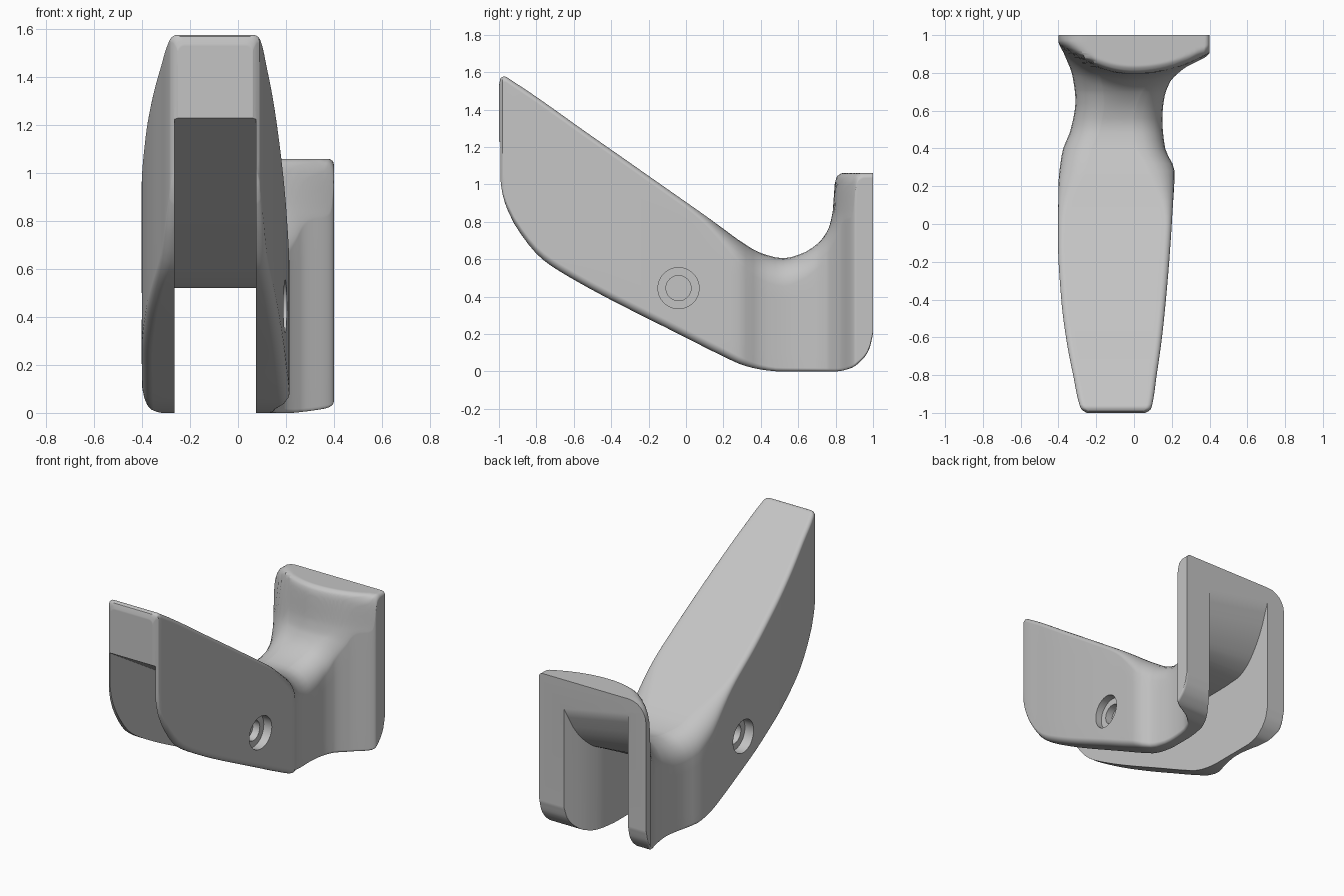
import bpy, bmesh, math

cube = bpy.data.objects.get("Cube")
if cube:
    bpy.data.objects.remove(cube)

grey = bpy.data.materials.new("plain_grey")
grey.use_nodes = True
grey.diffuse_color = (0.55, 0.55, 0.55, 1)
grey.node_tree.nodes["Principled BSDF"].inputs["Base Color"].default_value = (0.55, 0.55, 0.55, 1)


def curve(*pts):
    """Smooth curve through (y, value) points that never overshoots."""
    n = len(pts)
    sec = [(pts[i + 1][1] - pts[i][1]) / (pts[i + 1][0] - pts[i][0]) for i in range(n - 1)]
    tan = [sec[0]]
    for a, b in zip(sec, sec[1:]):
        tan.append(2 * a * b / (a + b) if a * b > 0 else 0)
    tan.append(sec[-1])

    def at(y):
        i = 0
        while i < n - 2 and y > pts[i + 1][0]:
            i += 1
        (y0, a), (y1, b) = pts[i], pts[i + 1]
        h = y1 - y0
        t = min(max((y - y0) / h, 0), 1)
        return (a * (1 + 2 * t) * (1 - t) ** 2 + h * tan[i] * t * (1 - t) ** 2
                + b * t * t * (3 - 2 * t) + h * tan[i + 1] * t * t * (t - 1))
    return at


def smooth(a, b, v):
    t = min(max((v - a) / (b - a), 0), 1)
    return t * t * (3 - 2 * t)


def loft(name, sections):
    """Skin a list of closed rings and cap both ends."""
    bm = bmesh.new()
    rings = [[bm.verts.new(p) for p in s] for s in sections]
    for a, b in zip(rings, rings[1:]):
        for i in range(len(a)):
            j = (i + 1) % len(a)
            bm.faces.new((a[i], a[j], b[j], b[i]))
    bm.faces.new(rings[0])
    bm.faces.new(rings[-1])
    bmesh.ops.recalc_face_normals(bm, faces=bm.faces)
    me = bpy.data.meshes.new(name)
    bm.to_mesh(me)
    bm.free()
    me.materials.append(grey)
    ob = bpy.data.objects.new(name, me)
    bpy.context.collection.objects.link(ob)
    return ob


# Outer shape: top and bottom profile, left and right outline, corner radii
top = curve((-1, 1.53), (-.99, 1.57), (-.97, 1.577), (-.94, 1.56), (-.5, 1.255), (0, .905),
            (.1, .835), (.2, .762), (.3, .69), (.4, .633), (.52, .605), (.62, .63), (.7, .68),
            (.76, .76), (.785, .86), (.795, 1.0), (.81, 1.045), (.84, 1.06), (1, 1.06))
bottom = curve((-1, 1.1), (-.99, .98), (-.95, .85), (-.88, .73), (-.78, .61), (-.65, .52),
               (0, .18), (.2, .08), (.3, .035), (.4, .01), (.5, 0), (.8, 0),
               (.88, .017), (.94, .06), (.98, .12), (1, .2))
x_low = curve((-1, -.25), (-.98, -.28), (-.8, -.322), (-.6, -.36), (-.4, -.385), (-.1, -.402),
              (.2, -.4), (.38, -.38), (.5, -.335), (.65, -.31), (.78, -.325), (.9, -.37),
              (.97, -.4), (1, -.4))
x_high = curve((-1, .06), (-.98, .09), (-.8, .12), (-.6, .148), (-.4, .169), (-.15, .19),
               (.07, .204), (.28, .215), (.4, .165), (.55, .15), (.65, .157), (.75, .19),
               (.82, .26), (.91, .4), (1, .4))
round_low = curve((-1, .03), (0, .035), (.1, .05), (.2, .09), (.3, .13), (.52, .15), (1, .13))
round_high = curve((-1, .03), (0, .035), (.1, .05), (.2, .09), (.3, .13), (.52, .15),
                   (.7, .12), (.85, .035), (1, .025))
round_base = curve((-1, .04), (.2, .045), (.5, .02), (1, .015))


def surface(x, y):
    """Height of the top; the upright's front bows forward in the middle."""
    bow = x * x * (0.7 if x > 0 else 1.0) * smooth(.5, .8, y)
    return top(y - bow)


def body_ring(y):
    l, r, b, base = x_low(y), x_high(y), bottom(y), round_base(y)
    corners = [(r, -1, True, round_high(y)), (l, 1, True, round_low(y)),
               (l, 1, False, base), (r, -1, False, base)]
    runs = []
    for i, (x, s, upper, rad) in enumerate(corners):
        arc = []
        for k in range(7):
            a = math.radians(90 * i + 15 * k)
            px = x + s * rad + rad * math.cos(a)
            drop = rad * (1 - abs(math.sin(a)))
            arc.append((px, surface(px, y) - drop if upper else b + drop))
        runs.append(arc)
    # Straight runs between the corners, the top one following the bowed surface
    ring = []
    for i, arc in enumerate(runs):
        ring += arc
        (x0, z0), (x1, z1) = arc[-1], runs[(i + 1) % 4][0]
        n = 24 if i == 0 else 6
        for k in range(1, n):
            px = x0 + (x1 - x0) * k / n
            ring.append((px, surface(px, y) if i == 0 else z0 + (z1 - z0) * k / n))
    return [(x, y, z) for x, z in ring]


steps = {round(-1 + i * .04, 3) for i in range(51)}
steps |= {-.998, -.995, -.99, -.98, -.97, -.955}
steps |= {round(.7 + i * .005, 3) for i in range(60)}
body = loft("bracket_body", [body_ring(y) for y in sorted(steps)])

# Channel: open below and at both ends, flaring inside the upright
roof = curve((-1.1, 1.29), (-1, 1.23), (.17, .54), (.25, .52), (.5, .52), (.7, .53),
             (.8, .57), (.88, .65), (.94, .75), (1, .91), (1.05, 1.0))
inner = curve((-1.1, .075), (.62, .075), (.75, .09), (.85, .125), (1, .215), (1.05, .25))
wall = -.265


def channel_ring(y):
    tilt = .045 * smooth(.7, 1, y)
    return [(wall, y, -.2), (inner(y), y, -.2),
            (inner(y), y, roof(y) - tilt), (wall, y, roof(y) + tilt)]


cutters = [loft("channel_cutter", [channel_ring(y) for y in
                                   [-1.1, -1, 0, .17] + [.2 + i * .025 for i in range(35)]])]


def hole(name, radius, x0, x1):
    ring = [(radius * math.cos(k * math.tau / 48) - .04, radius * math.sin(k * math.tau / 48) + .445)
            for k in range(48)]
    return loft(name, [[(x, y, z) for y, z in ring] for x in (x0, x1)])


# Stepped recess on each side
for side in (-1, 1):
    mid = -.096
    cutters.append(hole("recess_cutter", .11, mid + side * .24, mid + side * .4))
    cutters.append(hole("pilot_cutter", .067, mid + side * .19, mid + side * .4))

bpy.context.view_layer.objects.active = body
for c in cutters:
    c.hide_render = True
    m = body.modifiers.new("cut", "BOOLEAN")
    m.operation = "DIFFERENCE"
    m.solver = "EXACT"
    m.object = c
    bpy.ops.object.modifier_apply(modifier=m.name)
    bpy.data.objects.remove(c)

bpy.ops.object.select_all(action="DESELECT")
body.select_set(True)
bpy.ops.object.shade_smooth_by_angle(angle=math.radians(32))
# Keep the large flat faces flat beside the rounded edges
weighted = body.modifiers.new("weighted_normals", "WEIGHTED_NORMAL")
weighted.keep_sharp = True
